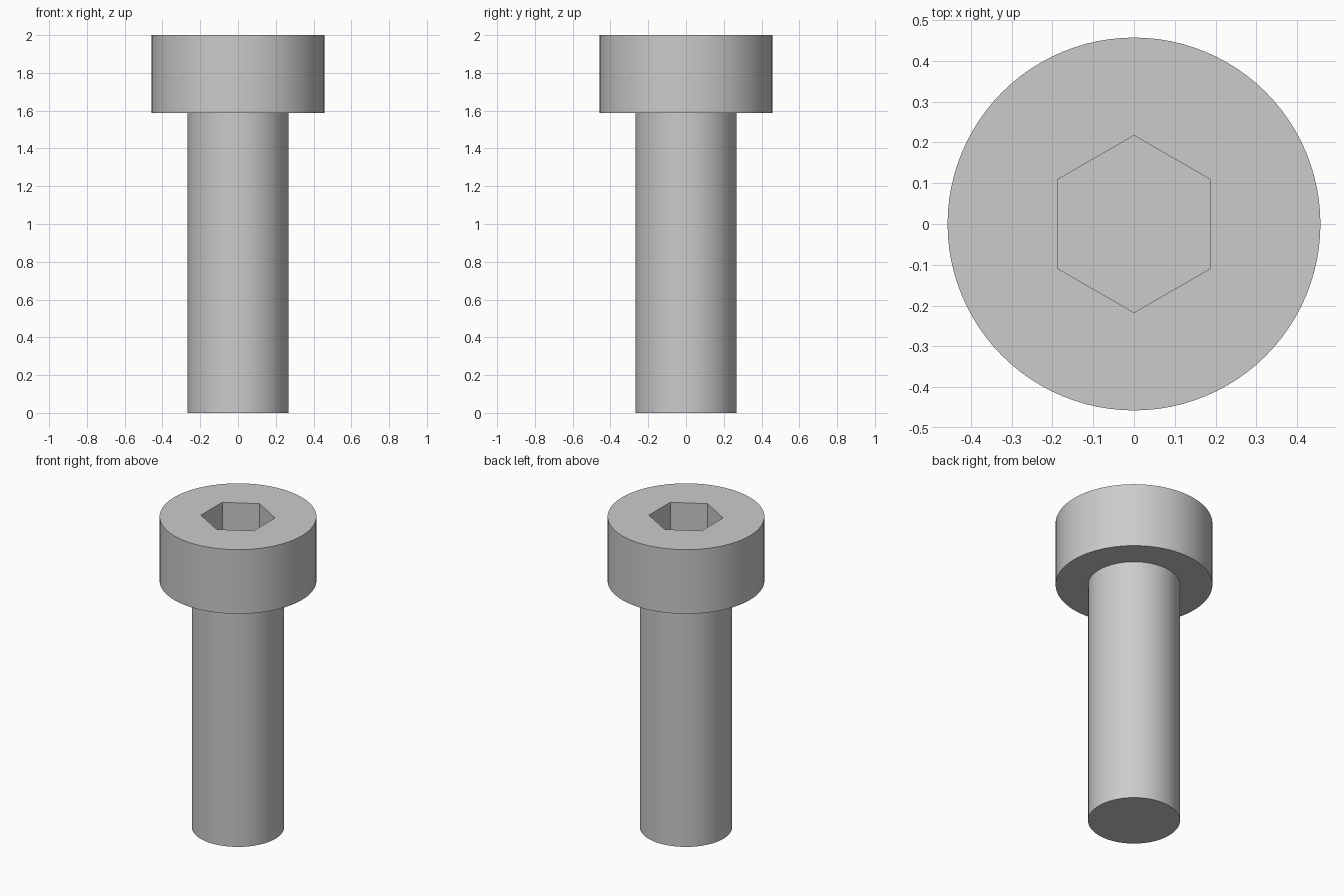
import bpy
import bmesh
import math

SIDES = 96
HEAD_RADIUS, SHANK_RADIUS = 0.457, 0.268
HEAD_BASE, TOP = 1.587, 2.0
SOCKET_RADIUS, SOCKET_DEPTH = 0.217, 0.23

cube = bpy.data.objects.get("Cube")
if cube:
    bpy.data.objects.remove(cube, do_unlink=True)

steel = bpy.data.materials.new("grey steel")
steel.use_nodes = True
colour = (0.6, 0.6, 0.6, 1.0)
steel.diffuse_color = colour
steel.node_tree.nodes["Principled BSDF"].inputs["Base Color"].default_value = colour


def turned(name, profile, sides, start=0.0):
    """Closed solid turned about z from (radius, height) points, bottom to top."""
    bm = bmesh.new()
    rings = []
    for radius, z in profile:
        angles = [start + math.tau * i / sides for i in range(sides)]
        rings.append([bm.verts.new((radius * math.cos(a), radius * math.sin(a), z))
                      for a in angles])
    for low, high in zip(rings, rings[1:]):
        for i in range(sides):
            j = (i + 1) % sides
            bm.faces.new((low[i], low[j], high[j], high[i]))
    bm.faces.new(reversed(rings[0]))
    bm.faces.new(rings[-1])
    mesh = bpy.data.meshes.new(name)
    bm.to_mesh(mesh)
    bm.free()
    mesh.materials.append(steel)
    obj = bpy.data.objects.new(name, mesh)
    bpy.context.collection.objects.link(obj)
    return obj


# Shank and cylindrical head as one turned solid
screw = turned("socket_head_screw", [
    (SHANK_RADIUS, 0.0), (SHANK_RADIUS, HEAD_BASE),
    (HEAD_RADIUS, HEAD_BASE), (HEAD_RADIUS, TOP)], SIDES)

# Hexagonal socket, corners pointing to front and back
cutter = turned("hex_socket_cutter", [
    (SOCKET_RADIUS, TOP - SOCKET_DEPTH), (SOCKET_RADIUS, TOP + 0.1)], 6, math.pi / 2)
cutter.hide_render = True

cut = screw.modifiers.new("hex_socket", 'BOOLEAN')
cut.operation = 'DIFFERENCE'
cut.solver = 'EXACT'
cut.object = cutter

bpy.ops.object.select_all(action='DESELECT')
screw.select_set(True)
bpy.context.view_layer.objects.active = screw
bpy.ops.object.modifier_apply(modifier=cut.name)
bpy.data.objects.remove(cutter, do_unlink=True)

# Smooth round walls, crisp rims and socket edges
bpy.ops.object.shade_smooth_by_angle(angle=math.radians(30))
